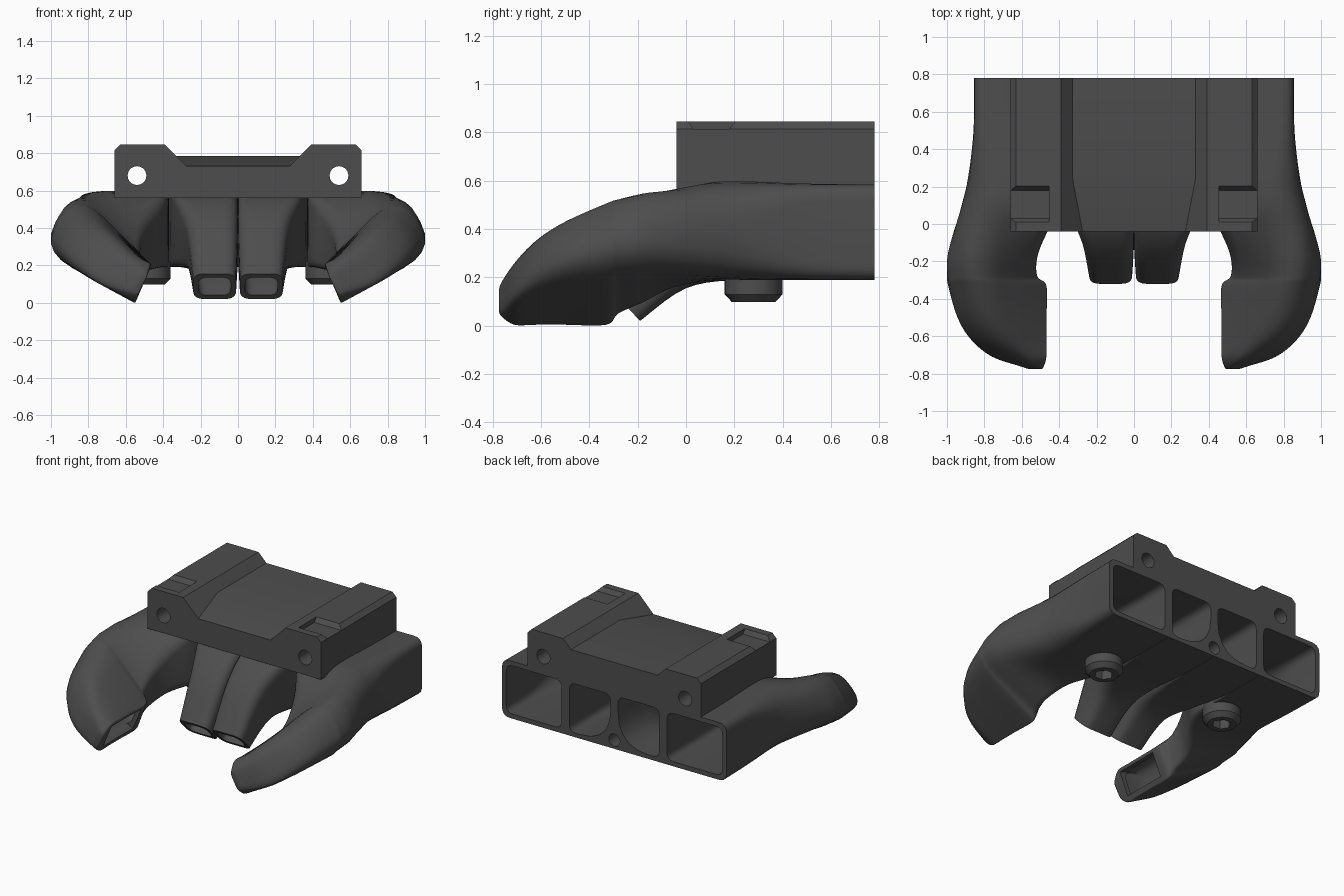
import bpy, bmesh, math
from mathutils import Vector

if "Cube" in bpy.data.objects:
    bpy.data.objects.remove(bpy.data.objects["Cube"], do_unlink=True)

plastic = bpy.data.materials.new("dark grey plastic")
plastic.use_nodes = True
GREY = (0.075, 0.075, 0.075, 1)
plastic.diffuse_color = GREY
plastic.node_tree.nodes["Principled BSDF"].inputs["Base Color"].default_value = GREY


def loft(name, rings):
    """Skin a closed tube through rings with equal point counts."""
    bm = bmesh.new()
    rows = [[bm.verts.new(p) for p in ring] for ring in rings]
    n = len(rows[0])
    for a, b in zip(rows, rows[1:]):
        for i in range(n):
            j = (i + 1) % n
            bm.faces.new((a[i], a[j], b[j], b[i]))
    bm.faces.new(rows[0])
    bm.faces.new(rows[-1][::-1])
    bmesh.ops.recalc_face_normals(bm, faces=bm.faces)
    mesh = bpy.data.meshes.new(name)
    bm.to_mesh(mesh)
    bm.free()
    mesh.materials.append(plastic)
    ob = bpy.data.objects.new(name, mesh)
    bpy.context.collection.objects.link(ob)
    return ob


def activate(ob):
    bpy.ops.object.select_all(action='DESELECT')
    ob.select_set(True)
    bpy.context.view_layer.objects.active = ob


def cut(ob, cutter):
    mod = ob.modifiers.new("cut", 'BOOLEAN')
    mod.operation, mod.solver, mod.object = 'DIFFERENCE', 'EXACT', cutter
    mod.use_self = True
    activate(ob)
    bpy.ops.object.modifier_apply(modifier=mod.name)
    bpy.data.objects.remove(cutter, do_unlink=True)


def finish(ob, mirror=True):
    activate(ob)
    if mirror:
        mod = ob.modifiers.new("mirror", 'MIRROR')
        mod.use_mirror_merge = False
        bpy.ops.object.modifier_apply(modifier=mod.name)
    bpy.ops.object.shade_smooth_by_angle(angle=math.radians(35))


def rounded(corners, radii, cap=0.45, steps=6):
    """Round each corner of a quad with a quadratic curve."""
    ring = []
    for i, c in enumerate(corners):
        a, b = corners[i - 1] - c, corners[(i + 1) % 4] - c
        p = c + a.normalized() * min(radii[i], a.length * cap)
        q = c + b.normalized() * min(radii[i], b.length * cap)
        for k in range(steps):
            t = k / (steps - 1)
            ring.append(p * (1 - t) ** 2 + c * 2 * t * (1 - t) + q * t * t)
    return ring


def spline(p0, p1, p2, p3, t):
    return 0.5 * (2 * p1 + (p2 - p0) * t + (2 * p0 - 5 * p1 + 4 * p2 - p3) * t * t
                  + (3 * p1 - p0 - 3 * p2 + p3) * t ** 3)


def duct_rings(keys, cap=0.45, steps=5):
    """Interpolate (corners, radii) keys smoothly into rounded rings."""
    rings, last = [], len(keys) - 1
    for i in range(last):
        k = [keys[max(0, min(last, i + d))] for d in (-1, 0, 1, 2)]
        for s in range(steps + (i == last - 1)):
            t = s / steps
            corners = [spline(*(q[0][c] for q in k), t) for c in range(4)]
            radii = [max(0.004, spline(*(q[1][c] for q in k), t)) for c in range(4)]
            rings.append(rounded(corners, radii, cap))
    return rings


def inset(corners, w):
    out = []
    for i, c in enumerate(corners):
        a, b = corners[i - 1] - c, corners[(i + 1) % 4] - c
        out.append(c + (a.normalized() + b.normalized()) * w)
    return out


def shifted(key, offset):
    return ([c + Vector(offset) for c in key[0]], key[1])


def cylinder(name, center, radii_at, axis, sides=32):
    """Turned shape: list of (radius, position) along y or z."""
    rings = []
    for r, h in radii_at:
        ring = []
        for i in range(sides):
            a = math.tau * i / sides
            u, v = r * math.cos(a), r * math.sin(a)
            ring.append(Vector(center) + Vector((u, h, v) if axis == 'y' else (u, v, h)))
        rings.append(ring)
    return loft(name, rings)


# Side ducts: inner-top, outer-top, outer-bottom, inner-bottom corners per y
arm_table = [
    (.78, (.37, .585), (.855, .585), (.855, .19), (.37, .19), .06, .005),
    (.50, (.37, .588), (.858, .588), (.858, .19), (.37, .19), .08, .005),
    (.25, (.37, .597), (.885, .597), (.888, .19), (.37, .19), .16, .02),
    (.10, (.385, .575), (.905, .603), (.935, .20), (.39, .185), .20, .05),
    (-.05, (.465, .48), (.915, .608), (1.0, .225), (.475, .15), .23, .07),
    (-.18, (.51, .36), (.885, .612), (1.055, .27), (.55, .08), .21, .06),
    (-.28, (.51, .26), (.86, .595), (1.06, .28), (.55, .035), .20, .05),
    (-.33, (.465, .205), (.84, .575), (1.055, .28), (.55, .0), .19, .012),
    (-.50, (.465, .205), (.79, .485), (1.0, .25), (.55, 0), .16, .012),
    (-.62, (.465, .205), (.72, .395), (.92, .20), (.55, 0), .13, .012),
    (-.71, (.465, .205), (.63, .28), (.79, .13), (.55, 0), .08, .012),
    (-.765, (.475, .165), (.53, .185), (.61, .07), (.54, .03), .05, .03),
    (-.775, (.49, .135), (.52, .145), (.57, .08), (.54, .06), .02, .02),
]
arm_keys = []
for y, *quad, r_out, r_in in arm_table:
    arm_keys.append(([Vector((x, y, z)) for x, z in quad], (r_in, r_out, r_out, r_in)))
side_ducts = loft("side_ducts", duct_rings(arm_keys))

# Hollow the side ducts and open the inward-facing outlet
hollow = [(inset(c, .032), [max(.05, r * .8) for r in rad]) for c, rad in arm_keys[:-2]]
hollow.insert(0, shifted(hollow[0], (0, .25, 0)))
cut(side_ducts, loft("duct_hollow", duct_rings(hollow)))
outlet = [Vector((x, 0, z)) for x, z in ((.42, .165), (.60, .235), (.65, .09), (.48, .01))]
cut(side_ducts, loft("outlet_cut", [rounded([c + Vector((0, y, 0)) for c in outlet], [.01] * 4)
                                    for y in (-.38, -.70)]))
finish(side_ducts)

# Centre ducts: x range, then (y, z) of the top and bottom edges
centre_table = [
    (0, .37, (.78, .585), (.78, .19), .005),
    (0, .37, (.42, .585), (.48, .19), .005),
    (0, .345, (.08, .58), (.22, .19), .05),
    (0, .275, (-.14, .44), (.00, .155), .08),
    (.01, .24, (-.32, .155), (-.19, .02), .06),
]
centre_keys = []
for x0, x1, (yt, zt), (yb, zb), r in centre_table:
    quad = [Vector(p) for p in ((x0, yt, zt), (x1, yt, zt), (x1, yb, zb), (x0, yb, zb))]
    centre_keys.append((quad, [r] * 4))
centre_ducts = loft("centre_ducts", duct_rings(centre_keys))
hollow = [(inset(c, .028), (.05, .05, .05, .24 if i < 2 else .05))
          for i, (c, rad) in enumerate(centre_keys)]
hollow.insert(0, shifted(hollow[0], (0, .3, 0)))
hollow.append(shifted(hollow[-1], (0, -.12, -.16)))
cut(centre_ducts, loft("centre_hollow", duct_rings(hollow, cap=0.75)))
cut(centre_ducts, cylinder("rear_screw_cut", (0, 0, .25), [(.042, .6), (.042, .85)], 'y'))
finish(centre_ducts)

# Mounting block with a channel that ramps down at the front
block_rings = []
for y, floor in ((-.04, .73), (.25, .785), (.78, .785)):
    half = [(.66, .56), (.66, .815), (.63, .845), (.39, .845), (.39 - (.845 - floor), floor)]
    outline = half + [(-x, z) for x, z in reversed(half)]
    block_rings.append([Vector((x, y, z)) for x, z in outline])
block = loft("mounting_block", block_rings)
for side in (-1, 1):
    cut(block, cylinder("bolt_cut", (side * .54, 0, .68), [(.05, -.1), (.05, .85)], 'y'))
    notch = ((0, .86), (.215, .86), (.18, .815), (.03, .815))
    cut(block, loft("notch_cut", [[Vector((side * x, y, z)) for y, z in notch]
                                  for x in (.455, .70)]))
finish(block, mirror=False)

# Screw feet under the side ducts
feet = cylinder("screw_feet", (.48, .28, 0), [(.09, .098), (.12, .13), (.12, .22)], 'z')
cut(feet, cylinder("foot_recess_cut", (.48, .28, 0), [(.06, .05), (.06, .16)], 'z', sides=6))
finish(feet)
